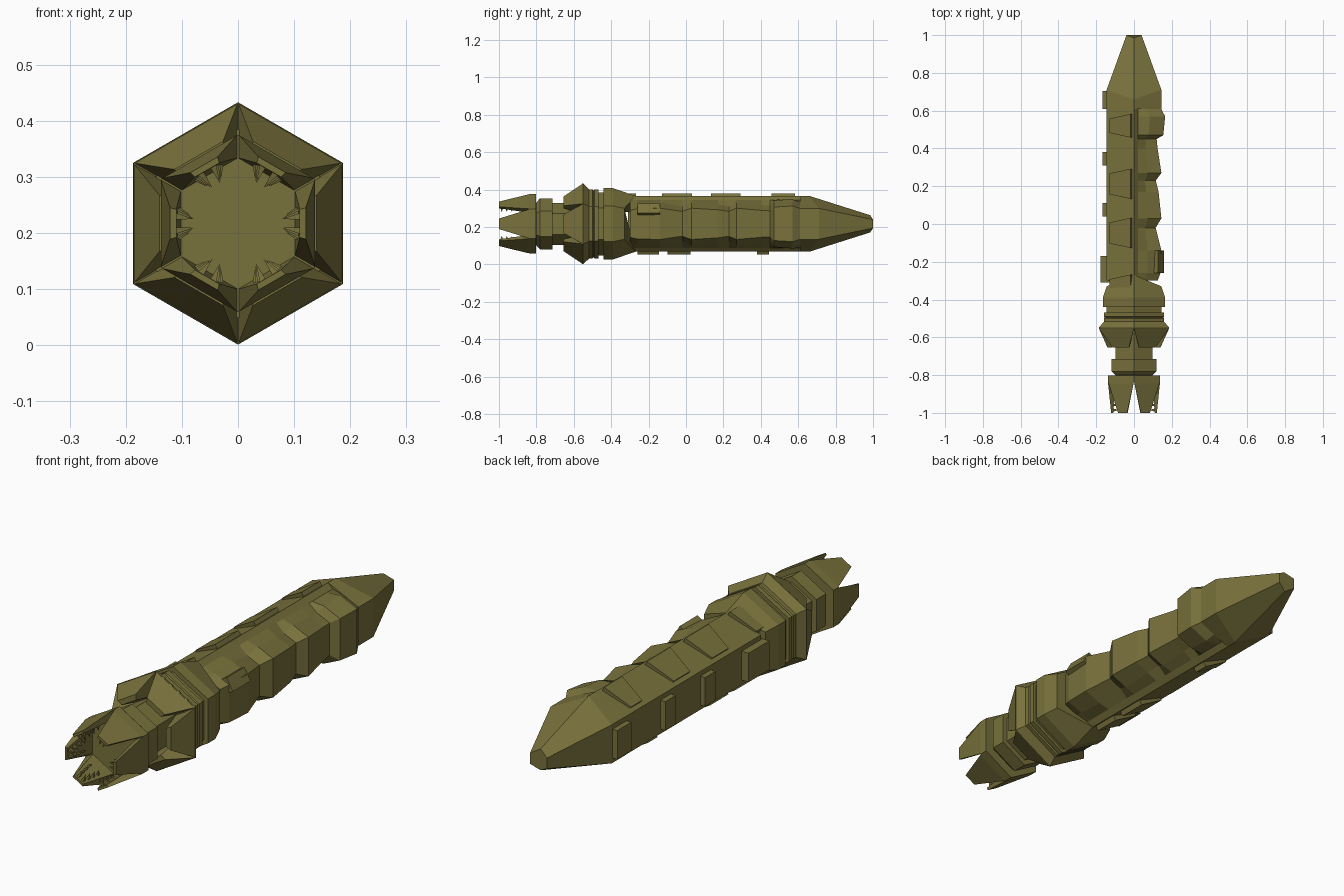
import bpy, math
from mathutils import Matrix, Vector

if "Cube" in bpy.data.objects:
    bpy.data.objects.remove(bpy.data.objects["Cube"])

CZ = 0.217          # height of the long axis
S3 = math.sqrt(3)

olive = bpy.data.materials.new("olive")
olive.diffuse_color = (0.19, 0.165, 0.045, 1)
olive.use_nodes = True
olive.node_tree.nodes["Principled BSDF"].inputs["Base Color"].default_value = olive.diffuse_color


def make(name, verts, faces):
    me = bpy.data.meshes.new(name)
    me.from_pydata([(x, y, z + CZ) for x, y, z in verts], [], faces)
    me.materials.append(olive)
    ob = bpy.data.objects.new(name, me)
    bpy.context.collection.objects.link(ob)
    # make normals point outwards
    bpy.context.view_layer.objects.active = ob
    ob.select_set(True)
    bpy.ops.object.mode_set(mode='EDIT')
    bpy.ops.mesh.select_all(action='SELECT')
    bpy.ops.mesh.normals_make_consistent(inside=False)
    bpy.ops.object.mode_set(mode='OBJECT')
    ob.select_set(False)
    return ob


def loft_data(rings):
    n = len(rings[0])
    verts = [v for r in rings for v in r]
    faces = [tuple(range(n)), tuple(range(len(verts) - n, len(verts)))]
    for i in range(len(rings) - 1):
        for j in range(n):
            k = (j + 1) % n
            faces.append((i * n + j, i * n + k, (i + 1) * n + k, (i + 1) * n + j))
    return verts, faces


def loft(name, rings):
    return make(name, *loft_data(rings))


def hexagon(y, apothem):
    r = apothem * 2 / S3
    return [(r * math.cos(math.radians(90 + 60 * k)), y,
             r * math.sin(math.radians(90 + 60 * k))) for k in range(6)]


def hex_loft(name, profile):
    return loft(name, [hexagon(y, a) for y, a in profile])


def around(name, parts, angles=range(0, 360, 60)):
    """Repeat lofted parts, made on the +x face, around the long axis."""
    verts, faces = [], []
    for ang in angles:
        m = Matrix.Rotation(-math.radians(ang), 3, 'Y')
        for v, f in parts:
            b = len(verts)
            verts += [tuple(m @ Vector(p)) for p in v]
            faces += [tuple(i + b for i in q) for q in f]
    return make(name, verts, faces)


def section(y, out, w_out, inn, w_in):
    return [(out, y, -w_out), (out, y, w_out), (inn, y, w_in), (inn, y, -w_in)]


def body_ring(y, r):
    """Flat on the left, swelling with r on the right."""
    right = [(0.022, 0.128), (0.5 * r, 0.8 * r), (r, 0.577 * r)]
    pts = [(0, 0.149)] + right + [(x, -z) for x, z in reversed(right)]
    pts += [(0, -0.149), (-0.145, -0.082), (-0.145, 0.082)]
    return [(x, y, z) for x, z in pts]


# Long body with swellings down the right side
swell = [(-0.30, 0.125), (-0.26, 0.14), (-0.14, 0.145), (-0.02, 0.115),
         (0.03, 0.145), (0.17, 0.13), (0.23, 0.115), (0.27, 0.145),
         (0.40, 0.125), (0.45, 0.12), (0.47, 0.155), (0.57, 0.165), (0.61, 0.143),
         (0.66, 0.143)]
loft("body", [body_ring(y, r) for y, r in swell])


# Tapered tail with a notched tip
def tail_ring(y_top, y_side, top, side):
    pts = [(0, 1), (-1, .57), (-1, -.57), (0, -1), (1, -.57), (1, .57)]
    return [(x * side, y_side if x else y_top,
             z * (side if x else top)) for x, z in pts]


loft("tail", [tail_ring(0.61, 0.61, 0.149, 0.145),
              tail_ring(0.66, 0.71, 0.149, 0.145),
              tail_ring(0.985, 1.0, 0.046, 0.04)])

# Collar and stacked bands
loft("collar", [tail_ring(-0.27, -0.33, 0.149, 0.145), hexagon(-0.39, 0.165),
                hexagon(-0.44, 0.165)])
hex_loft("band_gap", [(-0.43, 0.146), (-0.56, 0.146)])
hex_loft("wide_band", [(-0.468, 0.160), (-0.49, 0.160), (-0.495, 0.154),
                       (-0.50, 0.160), (-0.52, 0.160)])
hex_loft("flange", [(-0.515, 0.158), (-0.55, 0.187), (-0.555, 0.186)])
hex_loft("neck", [(-0.54, 0.097), (-0.815, 0.097)])
hex_loft("neck_ring", [(-0.715, 0.118), (-0.78, 0.118), (-0.80, 0.10)])

# Flange petals pointing forward
petal = loft_data([section(-0.55, 0.187, 0.108, 0.095, 0.055),
                   section(-0.655, 0.14, 0.05, 0.118, 0.04)])
around("flange_petals", [petal])

# Mouth collar with six jaws around the opening
hex_loft("mouth_collar", [(-0.803, 0.137), (-0.84, 0.137)])
jaw = loft_data([section(-0.83, 0.137, 0.079, 0.10, 0.058),
                 section(-0.845, 0.137, 0.076, 0.102, 0.056),
                 section(-1.0, 0.121, 0.028, 0.110, 0.025)])
around("jaws", [jaw])

# Teeth on the inside of each jaw, in two rows
teeth = []
for i in range(4):
    y = -0.985 + i * 0.027
    w = 0.013 + i * 0.005
    tip = 0.078 + 0.003 * i
    for s in (-1, 1):
        base = [(0.111, y + dy, s * w + dz) for dy, dz in
                ((-.008, -.006), (.008, -.006), (.008, .006), (-.008, .006))]
        verts = base + [(tip, y, s * w * 0.6)]
        teeth.append((verts, [(0, 1, 2, 3)] + [(j, (j + 1) % 4, 4) for j in range(4)]))
around("teeth", teeth)


# Raised armour plates: face angle, start, end, half width, outer distance, skew
def plate(name, ang, y0, y1, w, out, skew=0.0):
    ring = lambda s, d: [(d, y0 + s * skew, s * w), (d, y1 - s * skew, s * w)]
    quad = lambda d: ring(-1, d) + ring(1, d)[::-1]
    around(name, [loft_data([quad(0.11), quad(out)])], [ang])


for y0, y1, out in ((0.61, 0.705, 0.168), (0.31, 0.38, 0.168),
                    (0.04, 0.11, 0.168), (-0.31, -0.17, 0.178)):
    plate("side_plate", 180, y0, y1, 0.062, out)
for y0, y1 in ((0.47, 0.57), (0.145, 0.28), (-0.115, 0.02), (-0.355, -0.28)):
    plate("upper_plate", 120, y0, y1, 0.064, 0.149, 0.012)
for y0, y1 in ((0.38, 0.445), (-0.10, 0.025), (-0.26, -0.145)):
    plate("lower_plate", 240, y0, y1, 0.064, 0.152)
plate("right_plate", 30, -0.26, -0.14, 0.03, 0.165)
